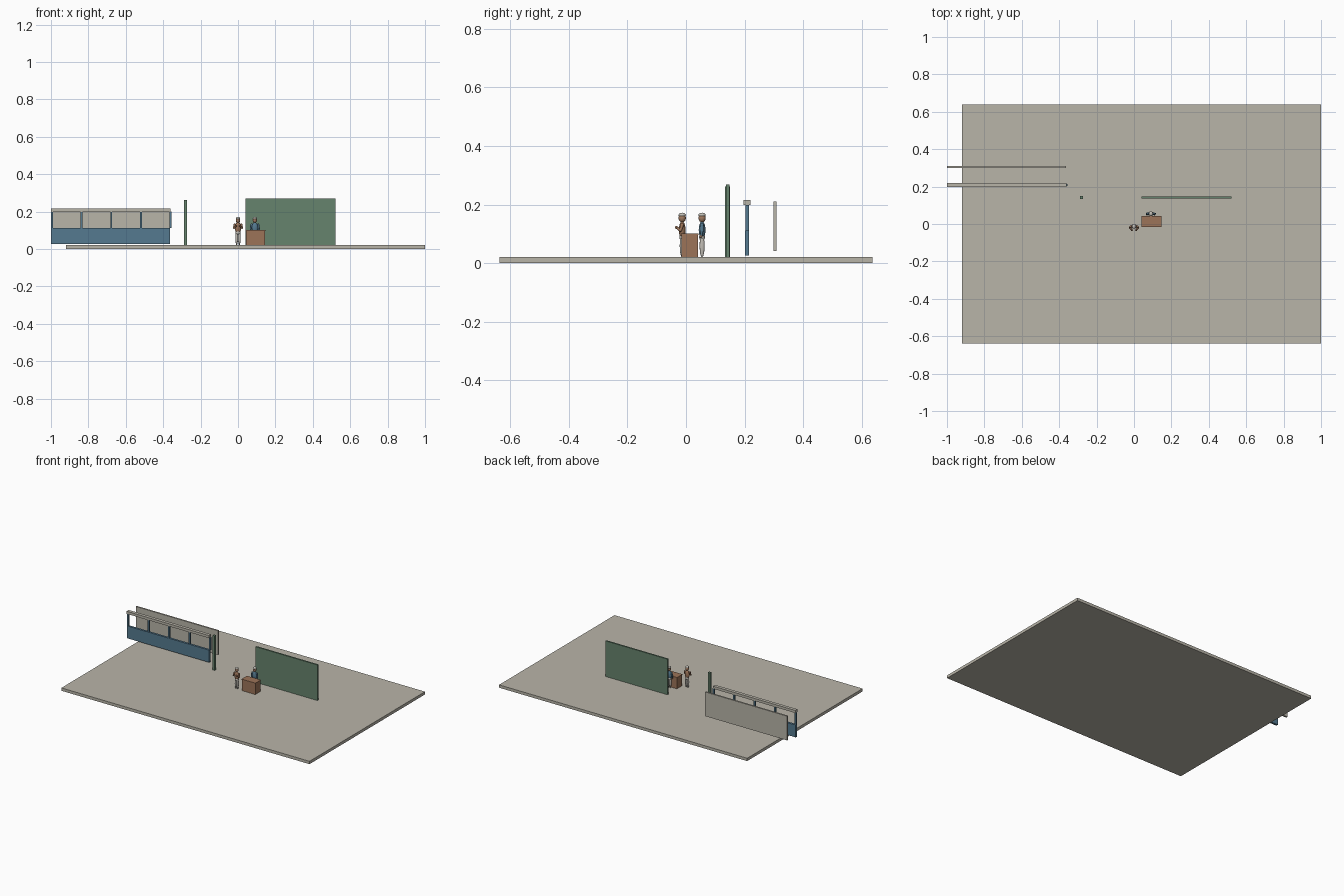
import bpy
from mathutils import Vector

if "Cube" in bpy.data.objects:
    bpy.data.objects.remove(bpy.data.objects["Cube"], do_unlink=True)


def material(name, hex_code):
    """Flat material from an sRGB hex colour, converted to linear."""
    srgb = [int(hex_code[i:i + 2], 16) / 255 for i in (0, 2, 4)]
    rgba = [((c + 0.055) / 1.055) ** 2.4 for c in srgb] + [1]
    mat = bpy.data.materials.new(name)
    mat.use_nodes = True
    mat.diffuse_color = rgba
    mat.node_tree.nodes["Principled BSDF"].inputs["Base Color"].default_value = rgba
    return mat


STONE = material("pale stone", "B9B5A9")
GREEN = material("muted green", "66836D")
BLUE = material("slate blue", "557A90")
WOOD = material("warm wood", "9C7459")
SKIN = material("skin", "A27C62")
CLOTH = material("light cloth", "C2BEB6")


def finish(name, mat, smooth=False):
    obj = bpy.context.object
    obj.name = name
    obj.data.materials.append(mat)
    if smooth:
        bpy.ops.object.shade_smooth_by_angle()
    return obj


def box(name, mat, x, y, z):
    """Box from (min, max) pairs on each axis."""
    spans = (x, y, z)
    bpy.ops.mesh.primitive_cube_add(size=1, location=[(a + b) / 2 for a, b in spans])
    bpy.context.object.scale = [b - a for a, b in spans]
    return finish(name, mat)


def ellipsoid(name, mat, centre, radii):
    bpy.ops.mesh.primitive_uv_sphere_add(segments=16, ring_count=10, radius=1, location=centre)
    bpy.context.object.scale = radii
    return finish(name, mat, True)


def limb(name, mat, start, end, r1, r2):
    """Tapered round limb between two points."""
    a, b = Vector(start), Vector(end)
    bpy.ops.mesh.primitive_cone_add(vertices=12, radius1=r1, radius2=r2,
                                    depth=(b - a).length, location=(a + b) / 2)
    bpy.context.object.rotation_euler = (b - a).to_track_quat('Z', 'Y').to_euler()
    return finish(name, mat, True)


# Ground slab
FLOOR = 0.02
box("ground_slab", STONE, (-0.92, 1.0), (-0.638, 0.638), (0, FLOOR))

# Carriage side: lower panel, window posts, top rail, far wall
box("carriage_panel", BLUE, (-1.0, -0.364), (0.201, 0.216), (0.026, 0.112))
for i in range(5):
    x = -0.995 + i * 0.1585
    box(f"window_post_{i + 1}", BLUE, (x - 0.005, x + 0.005), (0.203, 0.215), (0.112, 0.199))
box("carriage_top_rail", STONE, (-1.0, -0.362), (0.197, 0.22), (0.198, 0.216))
box("carriage_far_wall", STONE, (-1.0, -0.364), (0.299, 0.31), (0.041, 0.21))

# Green post and screen wall
box("green_post", GREEN, (-0.29, -0.274), (0.134, 0.15), (FLOOR, 0.261))
box("screen_wall", GREEN, (0.04, 0.52), (0.137, 0.148), (FLOOR, 0.269))

# Counter
box("counter_body", WOOD, (0.042, 0.144), (-0.015, 0.041), (FLOOR, 0.096))
box("counter_top", WOOD, (0.039, 0.147), (-0.017, 0.043), (0.096, 0.101))


def person(name, x, y, shirt, arms_forward):
    """Small standing figure facing the front."""
    ellipsoid(f"{name}_torso", shirt, (x, y, 0.113), (0.017, 0.0115, 0.030))
    ellipsoid(f"{name}_hips", CLOTH, (x, y, 0.088), (0.014, 0.010, 0.012))
    limb(f"{name}_neck", SKIN, (x, y, 0.132), (x, y, 0.147), 0.005, 0.005)
    ellipsoid(f"{name}_head", SKIN, (x, y, 0.154), (0.0115, 0.0125, 0.015))
    ellipsoid(f"{name}_cap", CLOTH, (x, y, 0.164), (0.0115, 0.0125, 0.008))
    for side, label in ((1, "left"), (-1, "right")):
        hip = x + side * 0.007
        ellipsoid(f"{name}_{label}_leg", CLOTH, (hip, y, 0.059), (0.007, 0.0085, 0.039))
        shoulder = (x + side * 0.018, y, 0.13)
        if arms_forward:
            elbow = (x + side * 0.022, y - 0.006, 0.112)
            hand = (x + side * 0.011, y - 0.02, 0.122)
        else:
            elbow = (x + side * 0.022, y, 0.11)
            hand = (x + side * 0.02, y - 0.004, 0.092)
        limb(f"{name}_{label}_upper_arm", shirt, shoulder, elbow, 0.0055, 0.005)
        limb(f"{name}_{label}_forearm", shirt, elbow, hand, 0.005, 0.004)
        ellipsoid(f"{name}_{label}_shoulder", shirt, shoulder, (0.006,) * 3)
        ellipsoid(f"{name}_{label}_elbow", shirt, elbow, (0.0052,) * 3)
        ellipsoid(f"{name}_{label}_hand", SKIN, hand, (0.005,) * 3)


# Visitor in front and clerk behind the counter
person("visitor", 0.0, -0.013, WOOD, True)
person("clerk", 0.09, 0.055, BLUE, False)
